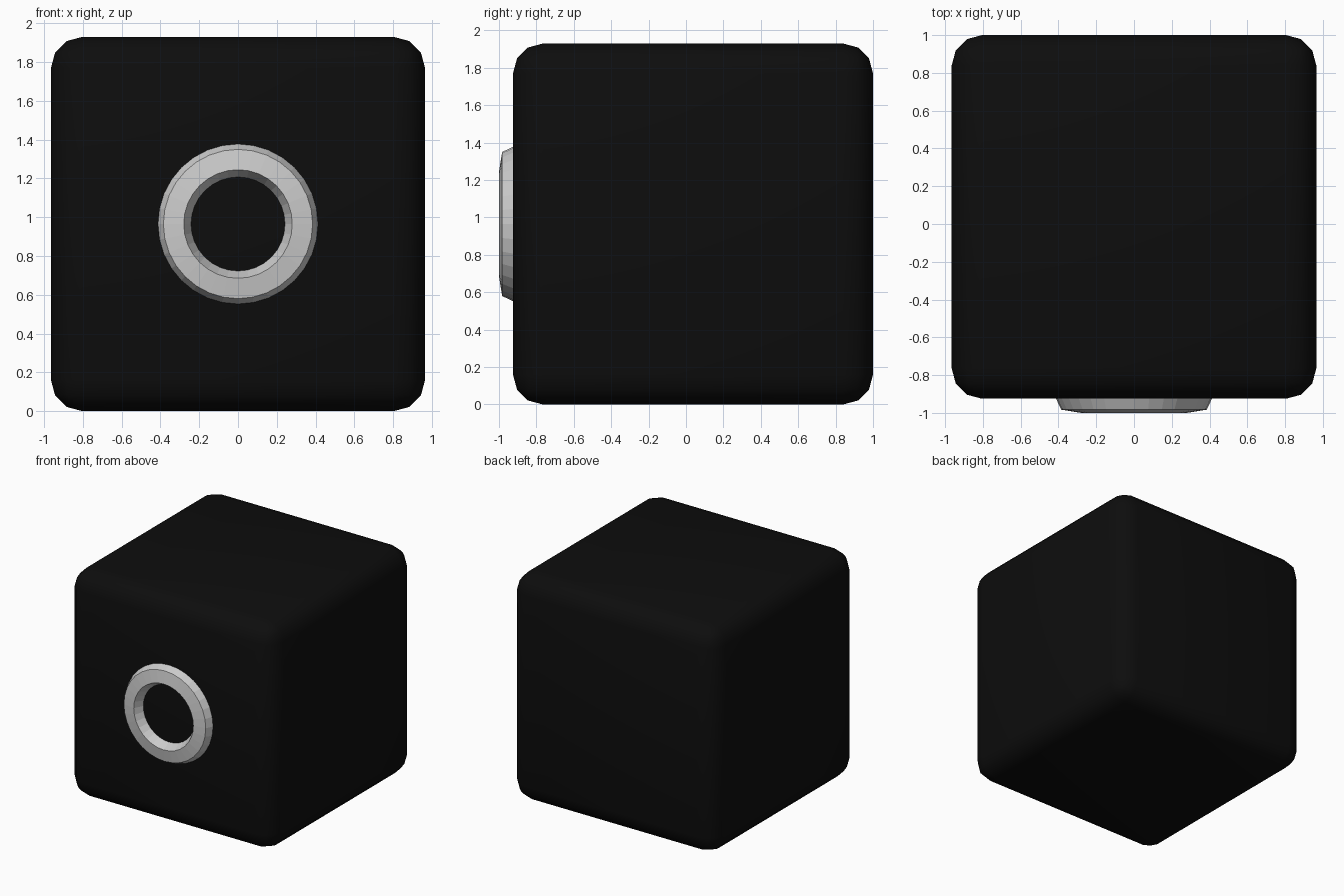
import bpy, bmesh
from math import sin, cos, pi, radians

if "Cube" in bpy.data.objects:
    bpy.data.objects.remove(bpy.data.objects["Cube"])

# Body: rounded cube
bpy.ops.mesh.primitive_cube_add(size=1, location=(0, 0.0375, 0.965))
body = bpy.context.object
body.name = "cube_body"
body.scale = (1.93, 1.925, 1.93)
bpy.ops.object.transform_apply(location=False, rotation=False, scale=True)
bevel = body.modifiers.new("rounded_edges", 'BEVEL')
bevel.width = 0.16
bevel.segments = 3
bpy.ops.object.modifier_apply(modifier=bevel.name)
bpy.ops.object.shade_smooth_by_angle(angle=radians(40))
black = bpy.data.materials.new("black")
black.diffuse_color = (0.004, 0.004, 0.004, 1)
black.use_nodes = True
black.node_tree.nodes["Principled BSDF"].inputs["Base Color"].default_value = black.diffuse_color
body.data.materials.append(black)

# Front ring: (radius, y) profile turned about the y axis
PROFILE = [(0.415, -0.92), (0.385, -0.983), (0.28, -1.0), (0.24, -0.92)]
SIDES = 32
bm = bmesh.new()
loops = []
for i in range(SIDES):
    a = 2 * pi * i / SIDES
    loops.append([bm.verts.new((r * cos(a), y, 0.965 + r * sin(a))) for r, y in PROFILE])
for i in range(SIDES):
    p, q = loops[i], loops[(i + 1) % SIDES]
    for j in range(len(PROFILE) - 1):
        bm.faces.new((p[j], p[j + 1], q[j + 1], q[j]))
bmesh.ops.recalc_face_normals(bm, faces=bm.faces)
# make sure the front faces point outward (-y)
bm.normal_update()
if sum(f.normal.y for f in bm.faces) > 0:
    bmesh.ops.reverse_faces(bm, faces=bm.faces)
mesh = bpy.data.meshes.new("front_ring")
bm.to_mesh(mesh)
bm.free()
ring = bpy.data.objects.new("front_ring", mesh)
bpy.context.collection.objects.link(ring)
